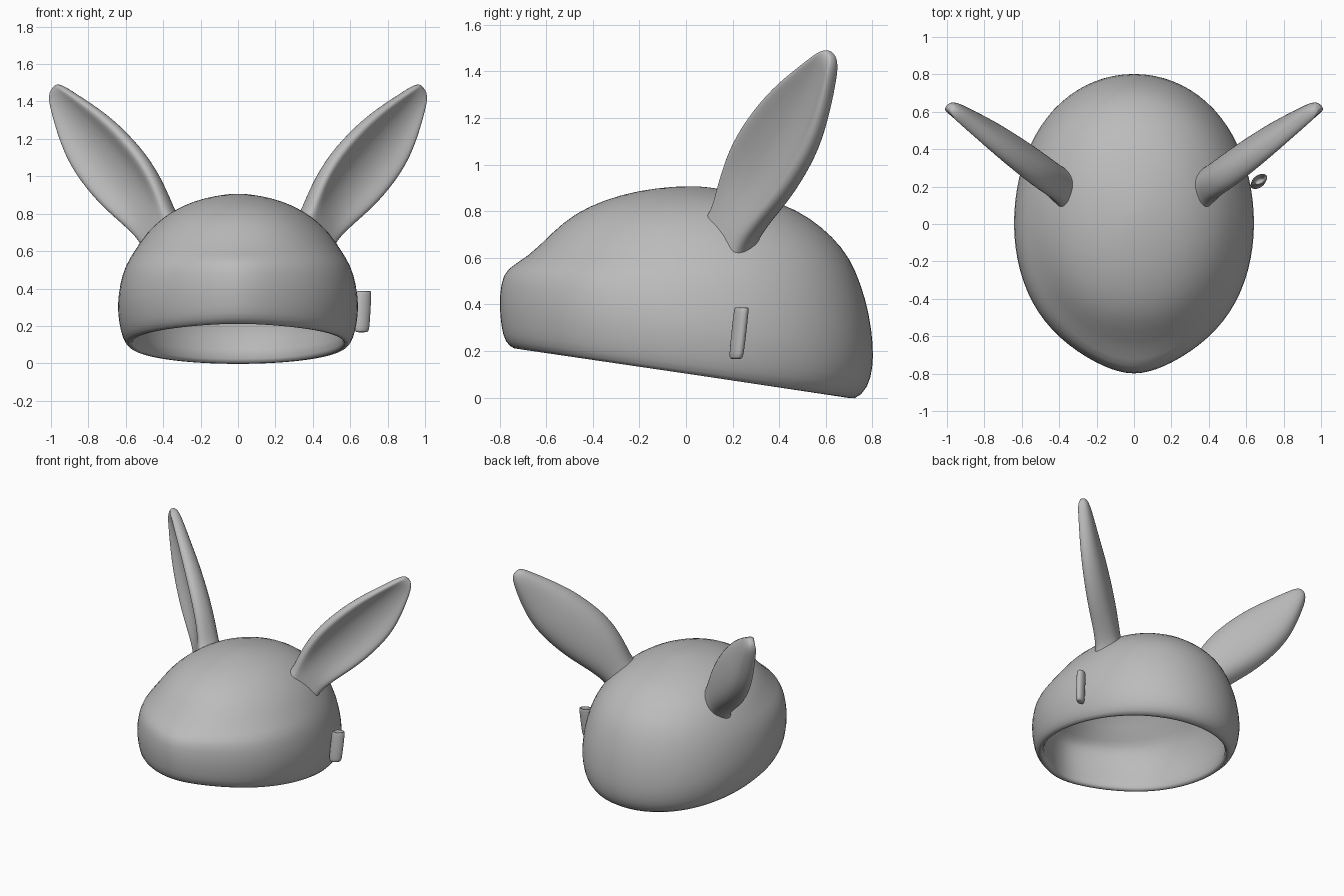
import bpy, bmesh, math
from mathutils import Vector

cube = bpy.data.objects.get("Cube")
if cube:
    bpy.data.objects.remove(cube, do_unlink=True)

grey = bpy.data.materials.new("plain_grey")
grey.use_nodes = True
COLOUR = (0.5, 0.5, 0.5, 1)
grey.diffuse_color = COLOUR
grey.node_tree.nodes["Principled BSDF"].inputs["Base Color"].default_value = COLOUR


def loft(name, rings, subdiv=1):
    """Skin a list of equal-length point rings into one smooth capped object."""
    bm = bmesh.new()
    loops = [[bm.verts.new(p) for p in ring] for ring in rings]
    n = len(loops[0])
    for a, b in zip(loops, loops[1:]):
        for i in range(n):
            j = (i + 1) % n
            bm.faces.new((a[i], a[j], b[j], b[i]))
    for loop in (loops[0], loops[-1]):
        tip = bm.verts.new(sum((v.co for v in loop), Vector()) / n)
        for i in range(n):
            bm.faces.new((loop[i], loop[(i + 1) % n], tip))
    bmesh.ops.recalc_face_normals(bm, faces=bm.faces)
    mesh = bpy.data.meshes.new(name)
    bm.to_mesh(mesh)
    bm.free()
    mesh.materials.append(grey)
    mesh.shade_smooth()
    obj = bpy.data.objects.new(name, mesh)
    bpy.context.collection.objects.link(obj)
    mod = obj.modifiers.new("smooth", "SUBSURF")
    mod.levels = mod.render_levels = subdiv


# Hood shell: tilted oval rings
# (front y, front z, back y, back z, half width, muzzle pinch)
RINGS = [
    (-.70, .215, .67, .005, .555, .2), (-.74, .204, .725, -.016, .59, .22),
    (-.78, .24, .785, .04, .62, .25), (-.795, .30, .805, .13, .638, .27),
    (-.805, .40, .807, .22, .648, .28), (-.797, .49, .79, .36, .633, .28),
    (-.775, .555, .752, .49, .605, .25), (-.68, .602, .705, .60, .555, .05),
    (-.575, .71, .632, .69, .49, -.06), (-.48, .79, .53, .775, .40, -.04),
    (-.35, .85, .41, .835, .30, 0), (-.20, .89, .25, .88, .18, 0),
    (-.05, .906, .08, .906, .05, 0),
]
SEGMENTS = 40
PIVOT = Vector((0, 0, .2))


def oval(ring, scale=1.0):
    fy, fz, by, bz, half, pinch = ring
    points = []
    for i in range(SEGMENTS):
        a = math.tau * i / SEGMENTS
        c = math.cos(a)
        # narrow towards the muzzle, fuller at the back
        width = half * (1 - pinch * c ** 6 if c > 0 else 1 + .06 * c * c)
        p = Vector((width * math.sin(a),
                    (fy + by) / 2 + c * (fy - by) / 2,
                    (fz + bz) / 2 + c * (fz - bz) / 2))
        points.append(PIVOT + (p - PIVOT) * scale)
    return points


inner = [oval(r, .9) for r in reversed(RINGS[3:])]
loft("hood_shell", inner + [oval(r) for r in RINGS])

# Ears: cupped leaf sections along a slanted axis
BASE = Vector((.44, .215, .72))
AXIS = Vector((.525, .395, .743))
ACROSS = Vector((.55, .49, -.67))
FACING = Vector((.64, -.76, -.03))
# distance along ear, inner edge, outer edge, front depth, back depth, cup depth
LEAF = [
    (-.10, -.16, .14, .08, .12, 0), (-.03, -.145, .115, .065, .11, 0),
    (.04, -.165, .115, .06, .105, .2), (.18, -.208, .145, .068, .105, .8),
    (.35, -.228, .187, .075, .10, 1), (.58, -.197, .203, .07, .085, 1),
    (.75, -.145, .172, .06, .065, .9), (.92, -.075, .105, .045, .05, .5),
    (1.0, -.042, .065, .035, .035, 0), (1.025, -.015, .03, .015, .015, 0),
]
# section across the ear: position, front or back height, cup share
SECTION = [(1, 0, 0), (.98, .6, 0), (.84, 1, .1), (.5, 1, .75), (0, 1, 1),
           (-.5, 1, .75), (-.84, 1, .1), (-.98, .6, 0), (-1, 0, 0),
           (-.82, -.65, 0), (-.45, -.97, 0), (0, -1.05, 0), (.45, -.97, 0), (.82, -.65, 0)]


def ear_ring(t, lo, hi, front, back, cup, side):
    ring = []
    for u, n, share in SECTION:
        depth = front * (n - cup * share) if n > 0 else back * n
        p = (BASE + AXIS * t + ACROSS * ((lo + hi) / 2 + u * (hi - lo) / 2)
             + FACING * depth)
        ring.append((p.x * side, p.y, p.z))
    return ring


for name, side in (("left_ear", 1), ("right_ear", -1)):
    loft(name, [ear_ring(*row, side) for row in LEAF], subdiv=2)


# Strap loop: flattened tube on the left side, hollow at the top
TURN = math.radians(28)


def loop_ring(z, scale):
    lean = z - .28
    ring = []
    for i in range(16):
        a = math.tau * i / 16
        u, v = .046 * scale * math.cos(a), .028 * scale * math.sin(a)
        ring.append((.667 + lean * .05 + u * math.cos(TURN) - v * math.sin(TURN),
                     .227 + lean * .11 + u * math.sin(TURN) + v * math.cos(TURN), z))
    return ring


loft("strap_loop", [loop_ring(z, s) for z, s in
                    ((.30, .6), (.38, .7), (.39, .88), (.38, 1),
                     (.28, 1), (.18, .97), (.166, .8))])
